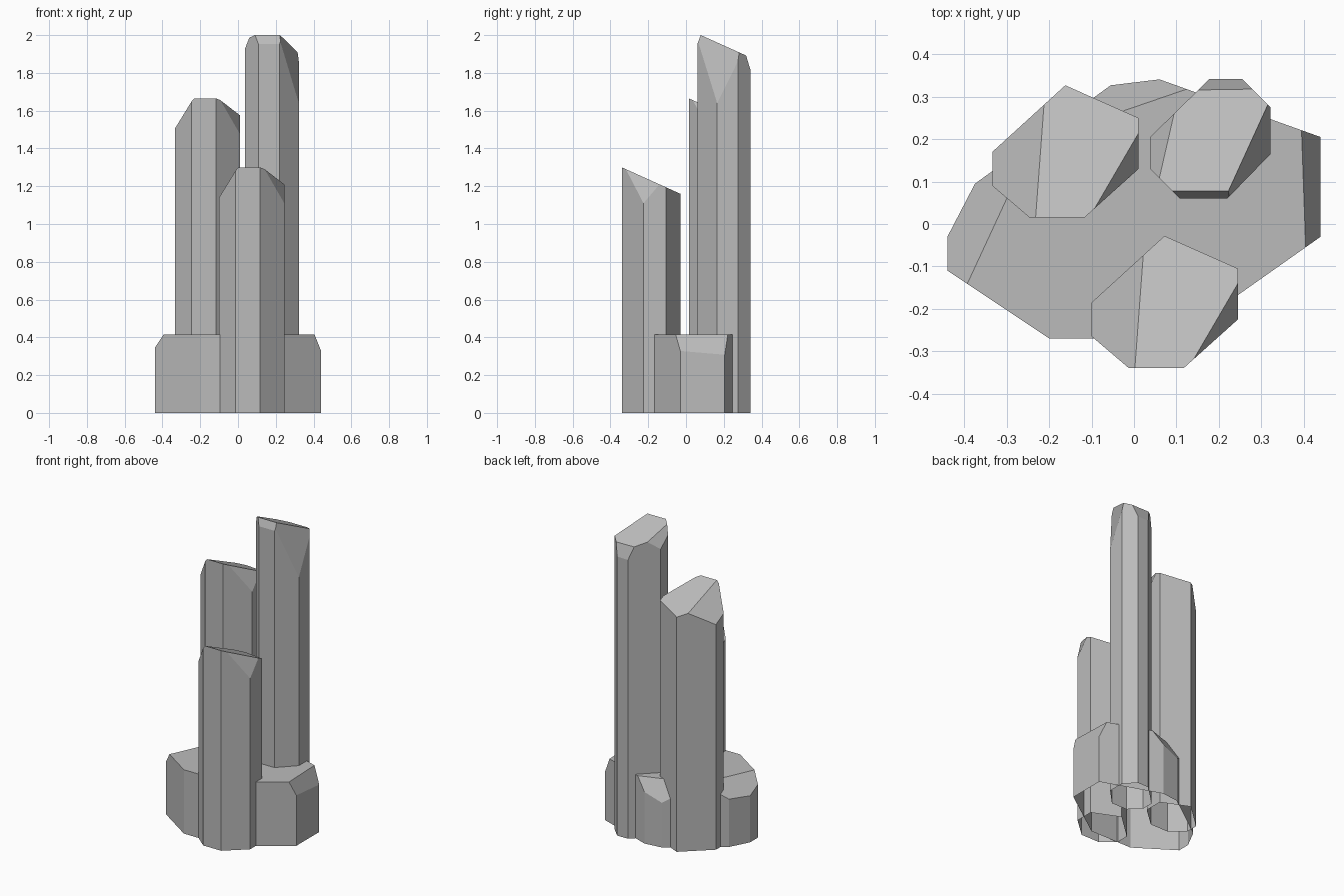
import bpy, bmesh
from mathutils import Vector

if "Cube" in bpy.data.objects:
    bpy.data.objects.remove(bpy.data.objects["Cube"])

stone = bpy.data.materials.new("grey_stone")
stone.use_nodes = True
grey = (0.5, 0.5, 0.5, 1)
stone.diffuse_color = grey
stone.node_tree.nodes["Principled BSDF"].inputs["Base Color"].default_value = grey


def cut_prism(name, outline, height, facets):
    """Extrude an outline, slice it by planes through three points, leave the bottom open."""
    bm = bmesh.new()
    bottom = bm.faces.new([bm.verts.new((x, y, 0)) for x, y in outline])
    top = bmesh.ops.extrude_face_region(bm, geom=[bottom])["geom"]
    bmesh.ops.translate(bm, vec=(0, 0, height),
                        verts=[v for v in top if isinstance(v, bmesh.types.BMVert)])
    for points in facets:
        a, b, c = map(Vector, points)
        normal = (b - a).cross(c - a).normalized()
        if normal.z < 0:
            normal.negate()
        cut = bmesh.ops.bisect_plane(bm, geom=bm.verts[:] + bm.edges[:] + bm.faces[:],
                                     plane_co=a, plane_no=normal, dist=1e-5, clear_outer=True)
        rim = [e for e in cut["geom_cut"] if isinstance(e, bmesh.types.BMEdge)]
        bmesh.ops.edgeloop_fill(bm, edges=rim)
    bmesh.ops.recalc_face_normals(bm, faces=bm.faces[:])
    floor = [f for f in bm.faces if all(abs(v.co.z) < 1e-5 for v in f.verts)]
    bmesh.ops.delete(bm, geom=floor, context='FACES_ONLY')
    mesh = bpy.data.meshes.new(name)
    bm.to_mesh(mesh)
    bm.free()
    mesh.materials.append(stone)
    obj = bpy.data.objects.new(name, mesh)
    bpy.context.collection.objects.link(obj)
    return obj


# Two matching seven-sided columns
short_outline = [(-.1, -.185), (-.1, -.265), (-.012, -.34), (.117, -.34),
                 (.245, -.225), (.245, -.105), (.072, -.028)]
short_facets = [
    [(0, -.34, 1.3), (.1, -.34, 1.3), (0, -.03, 1.16)],
    [(.002, -.34, 1.3), (.022, -.07, 1.178), (-.1, -.265, 1.14)],
    [(.245, -.14, 1.21), (.14, -.32, 1.291), (.245, -.225, 1.11)],
]
for name, dx, dy, dz in [("front_column", 0, 0, 0), ("back_left_column", -.234, .355, .365)]:
    cut_prism(name, [(x + dx, y + dy) for x, y in short_outline], 2 + dz,
              [[(x + dx, y + dy, z + dz) for x, y, z in f] for f in short_facets])

# Tallest column
cut_prism("tall_column",
          [(.038, .205), (.038, .13), (.108, .06), (.22, .06),
           (.322, .165), (.322, .275), (.255, .342), (.178, .342)], 2.4, [
    [(0, .078, 2), (.1, .078, 2), (0, .318, 1.892)],
    [(.06, .107, 1.988), (.095, .26, 1.919), (.038, .13, 1.93)],
    [(.085, .078, 2), (.225, .078, 2), (.108, .06, 1.953)],
    [(.315, .28, 1.909), (.222, .076, 2), (.322, .165, 1.64)],
    [(.15, .316, 1.893), (.275, .318, 1.892), (.178, .342, 1.81)],
])

# Low base rock
cut_prism("base_rock",
          [(-.44, -.03), (-.44, -.11), (-.2, -.27), (.1, -.27), (.44, -.03),
           (.44, .205), (.06, .341), (-.055, .327), (-.375, .095)], .415, [
    [(-.3, .06, .415), (-.395, -.145, .415), (-.44, -.11, .345)],
    [(.395, .22, .415), (.405, -.06, .415), (.44, -.03, .328)],
    [(-.03, .265, .415), (.13, .32, .415), (-.055, .327, .29)],
])
